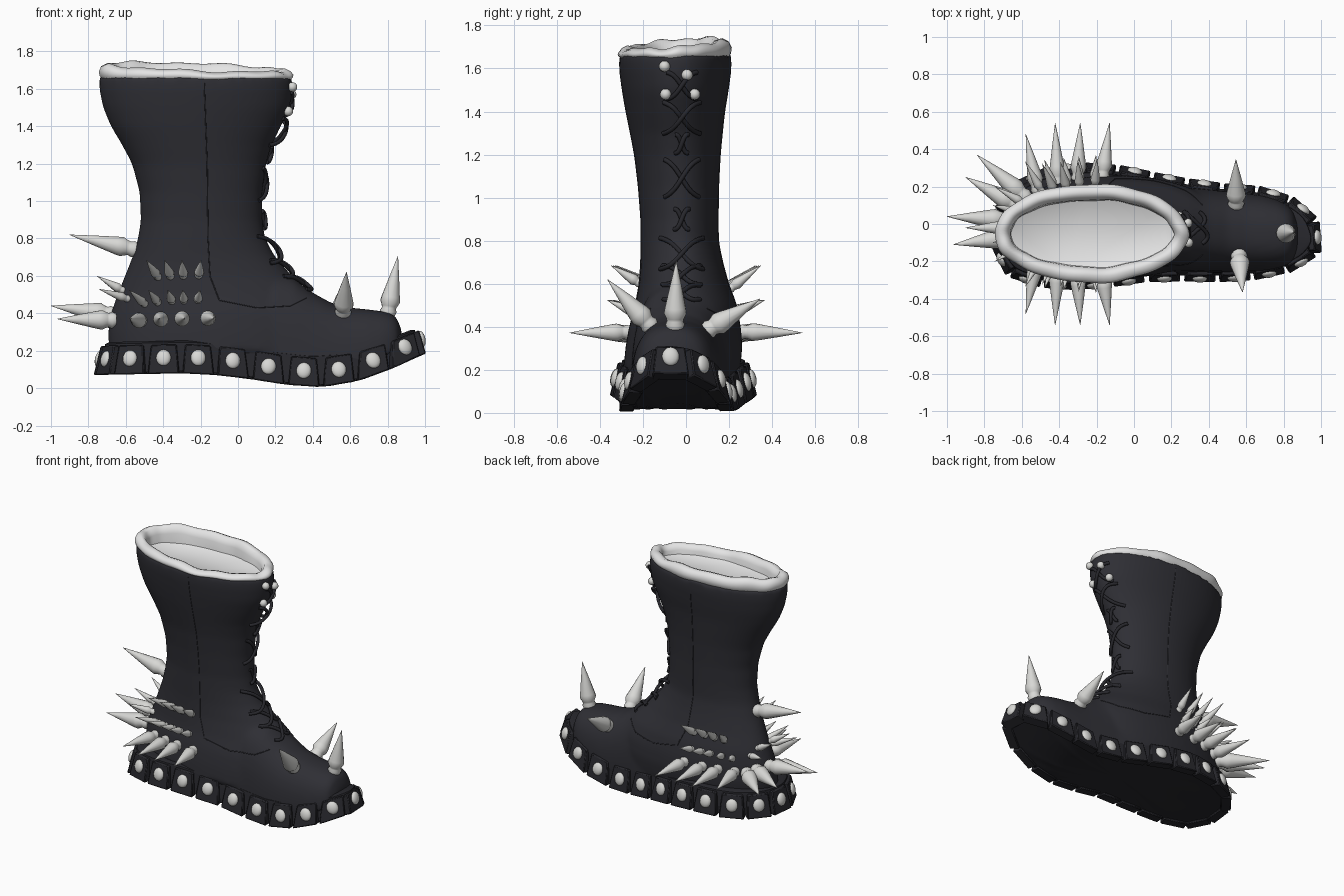
import bpy, bmesh, math
from mathutils import Vector, Matrix
from mathutils.bvhtree import BVHTree

if "Cube" in bpy.data.objects:
    bpy.data.objects.remove(bpy.data.objects["Cube"])

def mat(name, c):
    m = bpy.data.materials.new(name)
    m.diffuse_color = (*c, 1)
    m.use_nodes = True
    m.node_tree.nodes["Principled BSDF"].inputs["Base Color"].default_value = m.diffuse_color
    return m

LEATHER = mat("black leather", (0.028, 0.028, 0.035))
RUBBER = mat("black rubber", (0.020, 0.020, 0.025))
METAL = mat("pale metal", (0.69, 0.69, 0.67))
FUR = mat("white fur", (0.78, 0.78, 0.78))

def finish(bm, name, m, angle=0.7):
    bmesh.ops.recalc_face_normals(bm, faces=bm.faces)
    me = bpy.data.meshes.new(name)
    bm.to_mesh(me)
    bm.free()
    me.materials.append(m)
    me.shade_smooth()
    me.set_sharp_from_angle(angle=angle)
    ob = bpy.data.objects.new(name, me)
    bpy.context.collection.objects.link(ob)
    return ob

def loft(bm, rings):
    vs = [[bm.verts.new(p) for p in r] for r in rings]
    n = len(vs[0])
    for a, b in zip(vs, vs[1:]):
        for i in range(n):
            bm.faces.new((a[i], a[(i + 1) % n], b[(i + 1) % n], b[i]))
    bm.faces.new(vs[0])
    bm.faces.new(vs[-1])

def interp(table, x):
    if x <= table[0][0]:
        return table[0][1:]
    for a, b in zip(table, table[1:]):
        if x <= b[0]:
            t = (x - a[0]) / (b[0] - a[0])
            return tuple(p + (q - p) * t for p, q in zip(a[1:], b[1:]))
    return table[-1][1:]

# ---- boot shaft profile: z, back x, front x, centre y, half width
SHAFT = [(.2, -.69, .5, -.02, .27), (.3, -.695, .5, -.01, .272), (.4, -.68, .48, -.005, .26),
         (.5, -.645, .40, 0, .235), (.6, -.605, .29, -.01, .207), (.7, -.565, .2, -.02, .19),
         (.8, -.535, .145, -.03, .18), (.9, -.52, .13, -.03, .18), (1.05, -.527, .13, -.035, .187),
         (1.2, -.567, .15, -.04, .2), (1.3, -.62, .18, -.045, .215), (1.4, -.68, .23, -.05, .23),
         (1.5, -.722, .277, -.05, .247), (1.6, -.742, .292, -.05, .26), (1.665, -.742, .287, -.05, .26)]

def shaft_ring(z, inset=0.0, n=64, wob=0.0, tilt=0.0):
    xb, xf, yc, ry = interp(SHAFT, z)
    out = []
    for i in range(n):
        a = 2 * math.pi * i / n
        d = wob * (math.sin(5 * a + z * 9) + math.sin(9 * a - z * 14) + .7 * math.sin(14 * a + 2))
        rx, r2 = (xf - xb) / 2 - inset + d, ry - inset + d
        dz = tilt * (.026 * math.cos(a - 2.3) + .004 * math.sin(6 * a) + .004 * math.sin(11 * a + 1))
        out.append(Vector(((xb + xf) / 2 + rx * math.cos(a), yc + r2 * math.sin(a), z + dz)))
    return out

bm = bmesh.new()
zs = [.2 + (1.665 - .2) * i / 40 for i in range(41)]
loft(bm, [shaft_ring(z) for z in zs] + [shaft_ring(z, .045) for z in reversed(zs) if z > .85])

# ---- foot: x, centre y, half width, top z
FOOT = [(-.2, -.01, .26, .42), (.0, -.01, .25, .46), (.2, -.02, .235, .62), (.3, -.03, .225, .585),
        (.4, -.035, .22, .51), (.5, -.04, .215, .455), (.6, -.045, .21, .43), (.7, -.05, .2, .42),
        (.78, -.055, .18, .41), (.83, -.06, .155, .395), (.86, -.065, .125, .36), (.875, -.065, .08, .31)]
BOTTOM = [(-.77, .07), (-.25, .08), (0, .06), (.2, .025), (.4, .003), (.55, .015), (.7, .055), (.85, .115), (1, .185)]
def zb(x): return interp(BOTTOM, x)[0]
def zt(x): return zb(x) + .155 - .04 * max(0, x - .6)

rings = []
for i in range(44):
    x = -.2 + 1.075 * i / 43
    yc, w, top = interp(FOOT, x)
    z0 = zb(x) + .08
    ring = []
    for k in range(33):
        c, s = math.cos(math.pi * k / 32), math.sin(math.pi * k / 32)
        ring.append((x, yc + w * math.copysign(abs(c) ** .8, c), z0 + (top - z0) * abs(s) ** .75))
    rings.append(ring)
loft(bm, rings)
boot = finish(bm, "boot_upper", LEATHER)

# merge shaft and foot into one smooth skin
r = boot.modifiers.new("merge", 'REMESH')
r.mode, r.voxel_size = 'VOXEL', .016
s = boot.modifiers.new("soften", 'SMOOTH')
s.factor, s.iterations = .5, 6
dg = bpy.context.evaluated_depsgraph_get()
me = bpy.data.meshes.new_from_object(boot.evaluated_get(dg))
boot.modifiers.clear()
boot.data = me
me.materials.clear()
me.materials.append(LEATHER)
me.shade_smooth()
bvh = BVHTree.FromPolygons([v.co.copy() for v in me.vertices], [tuple(p.vertices) for p in me.polygons])

# ---- fur lining and rolled rim
bm = bmesh.new()
fur = [(1.63, .03, 0), (1.665, .0, .3), (1.685, -.004, .7), (1.705, .008, 1), (1.718, .035, 1),
       (1.71, .06, 1), (1.675, .078, .7), (1.6, .085, .3), (1.5, .087, 0), (1.4, .092, 0), (1.3, .1, 0),
       (1.2, .11, 0), (1.12, .125, 0), (1.07, .145, 0), (1.05, .165, 0)]
loft(bm, [shaft_ring(z, t, 96, .0025, k) for z, t, k in fur])
finish(bm, "fur_lining", FUR, 3)

# ---- sole outline, resampled evenly
OUT = [(1.0, -.07), (.95, .06), (.84, .145), (.68, .2), (.49, .22), (.30, .245), (.13, .275), (-.08, .315),
       (-.32, .325), (-.55, .27), (-.70, .15), (-.76, 0), (-.75, -.14), (-.66, -.28), (-.44, -.345),
       (-.18, -.345), (.06, -.315), (.27, -.31), (.49, -.31), (.7, -.29), (.88, -.235), (.97, -.16)]
pts, n = [Vector(p) for p in OUT], len(OUT)
dense = []
for i in range(n):
    a, b, c, d = (pts[(i + k) % n] for k in (-1, 0, 1, 2))
    for k in range(12):
        t = k / 12
        dense.append(.5 * (2 * b + (c - a) * t + (2 * a - 5 * b + 4 * c - d) * t * t + (3 * b - a - 3 * c + d) * t ** 3))
cum = [0]
for i in range(len(dense)):
    cum.append(cum[-1] + (dense[(i + 1) % len(dense)] - dense[i]).length)
table = [(u, *dense[i % len(dense)]) for i, u in enumerate(cum)]
def at(f):
    L = cum[-1]
    p = Vector(interp(table, (f % 1) * L))
    t = (Vector(interp(table, ((f + .008) % 1) * L)) - Vector(interp(table, ((f - .008) % 1) * L))).normalized()
    return p, t, Vector((t.y, -t.x))

def sole_ring(inset, scale, zf, dz=0):
    out = []
    for i in range(115):
        p, t, nrm = at(i / 115)
        q = (p - nrm * inset - Vector((.1, -.03))) * scale + Vector((.1, -.03))
        out.append((q.x, q.y, zf(q.x) + dz))
    return out
bm = bmesh.new()
loft(bm, [sole_ring(.06, .05, zt), sole_ring(.06, .6, zt), sole_ring(.078, 1, zt, .02), sole_ring(.055, 1, zt, .01),
          sole_ring(.05, 1, zt, -.01), sole_ring(.035, 1, zb, .012)]
     + [sole_ring(.035, k, zb, .012) for k in (.8, .6, .4, .2, .03)])
finish(bm, "sole", RUBBER)

# ---- lug blocks leaning outwards, with their studs
lugs, studs = bmesh.new(), bmesh.new()
COUNT = 22
for i in range(COUNT):
    p, t, nrm = at(i / COUNT)
    loop = []
    for zf, hw, o in ((zb, .084, .0), (zt, .068, -.036)):
        ring = []
        for sx, dep in ((-1, -.07), (1, -.07), (1, o), (-1, o)):
            q = p + t * hw * sx + nrm * dep
            ring.append((q.x, q.y, zf(q.x)))
        loop.append(ring)
    loft(lugs, loop)
    T = Vector((t.x, t.y, zb(p.x + t.x * .05) / .1 - zb(p.x - t.x * .05) / .1)).normalized()
    N = Vector((nrm.x, nrm.y, .23))
    N = (N - T * N.dot(T)).normalized()
    o = Vector((p.x, p.y, (zb(p.x) + zt(p.x)) / 2 + .008)) - Vector((nrm.x, nrm.y, 0)) * .02
    rot = Matrix((N, T, N.cross(T))).transposed().to_4x4()
    bmesh.ops.create_uvsphere(studs, u_segments=14, v_segments=10, radius=1,
                              matrix=Matrix.Translation(o) @ rot @ Matrix.Diagonal((.022, .04, .044, 1)))
ob = finish(lugs, "sole_lugs", RUBBER, .5)
b = ob.modifiers.new("bevel", 'BEVEL')
b.width, b.segments = .006, 1
finish(studs, "sole_studs", METAL, 3)

# ---- spikes: snapped to the leather, aimed at a tip
spikes = bmesh.new()
def spike(base, tip, r):
    o, tip = bvh.find_nearest(Vector(base))[0], Vector(tip)
    d = tip - o
    L, q = d.length, d.to_track_quat('Z', 'Y')
    prof = [(.7, -.04), (.85, .03), (.72, .08), (.78, .12), (1, .2), (.93, .28), (.5, .63), (.02, 1)]
    loft(spikes, [[o + q @ Vector((k * r * math.cos(a), k * r * math.sin(a), h * L))
                   for a in [2 * math.pi * j / 14 for j in range(14)]] for k, h in prof])

for s in (-1, 1):
    for x in (-.57, -.43, -.31, -.17):                      # big lower row
        spike((x, s * .3, .38), (1.12 * x + .06, s * (.54 if x > -.5 else .48), .372), .042)
    for x in (-.55, -.46, -.37, -.30, -.22):                # small middle row
        spike((x, s * .3, .485), (1.15 * x + .05, s * (.37 + .1 * (x + .2)), .525), .024)
    for x in (-.47, -.385, -.305, -.215):                   # small upper row
        spike((x, s * .3, .61), (1.15 * x + .05, s * (.35 + .1 * (x + .2)), .685), .026)
    spike((-.64, s * .08, .53), (-.755, s * .1, .60), .024)
    spike((-.62, s * .15, .49), (-.745, s * .2, .53), .024)
for base, tip in (((-.7, .03, .4), (-1.0, .04, .44)), ((-.7, -.09, .37), (-.965, -.11, .37)),
                  ((-.66, .13, .39), (-.9, .25, .38)), ((-.62, .2, .37), (-.84, .37, .36)),
                  ((-.55, -.02, .74), (-.9, -.02, .82)),
                  ((.81, -.05, .43), (.855, -.045, .705)),
                  ((.565, -.18, .42), (.58, -.365, .62)), ((.55, .12, .40), (.545, .345, .53))):
    spike(base, tip, .053)
finish(spikes, "spikes", METAL, .9)

# ---- laces, seams and lace hooks
def tubes(name, paths, radius, m):
    cu = bpy.data.curves.new(name, 'CURVE')
    cu.dimensions, cu.bevel_depth, cu.bevel_resolution, cu.use_fill_caps = '3D', radius, 2, True
    for path in paths:
        sp = cu.splines.new('POLY')
        sp.points.add(len(path) - 1)
        for v, p in zip(sp.points, path):
            v.co = (*p, 1)
    cu.materials.append(m)
    bpy.context.collection.objects.link(bpy.data.objects.new(name, cu))

def front(y, z):
    return bvh.ray_cast(Vector((2, y, z)), Vector((-1, 0, 0)))[0]

laces = []
for z, h, w, bulge in ((1.52, .06, .07, .008), (1.37, .07, .085, .035), (1.25, .04, .03, .008), (1.09, .085, .08, .014),
                       (.9, .045, .035, .008), (.74, .07, .1, .035), (.64, .04, .09, .02), (.56, .03, .085, .02)):
    for s in (-1, 1):
        path = []
        for k in range(13):
            u = k / 6 - 1
            p = front(-.02 + s * w * u, z + h * u + .015 * math.sin(3 * u))
            path.append(p + Vector(((1 - u * u) * (bulge + .006 * s) + .004, 0, 0)))
        laces.append(path)
tubes("laces", laces, .011, RUBBER)

SEAM = [(-.18, 1.63), (-.165, 1.2), (-.16, .8), (-.15, .6), (-.1, .47), (.1, .43), (.28, .44), (.38, .49)]
seams = []
for s in (-1, 1):
    path = []
    for a, b in zip(SEAM, SEAM[1:]):
        for k in range(8):
            x, z = (a[j] + (b[j] - a[j]) * k / 8 for j in (0, 1))
            hit = bvh.ray_cast(Vector((x, s, z)), Vector((0, -s, 0)))[0]
            if hit:
                path.append(hit)
    seams.append(path)
tubes("side_seams", seams, .003, LEATHER)

hooks = bmesh.new()
for y, z in ((-.1, 1.61), (.005, 1.57), (-.095, 1.48), (.04, 1.48)):
    bmesh.ops.create_uvsphere(hooks, u_segments=12, v_segments=8, radius=.026,
                              matrix=Matrix.Translation(front(y, z) + Vector((.012, 0, 0))))
finish(hooks, "lace_hooks", METAL, 3)
